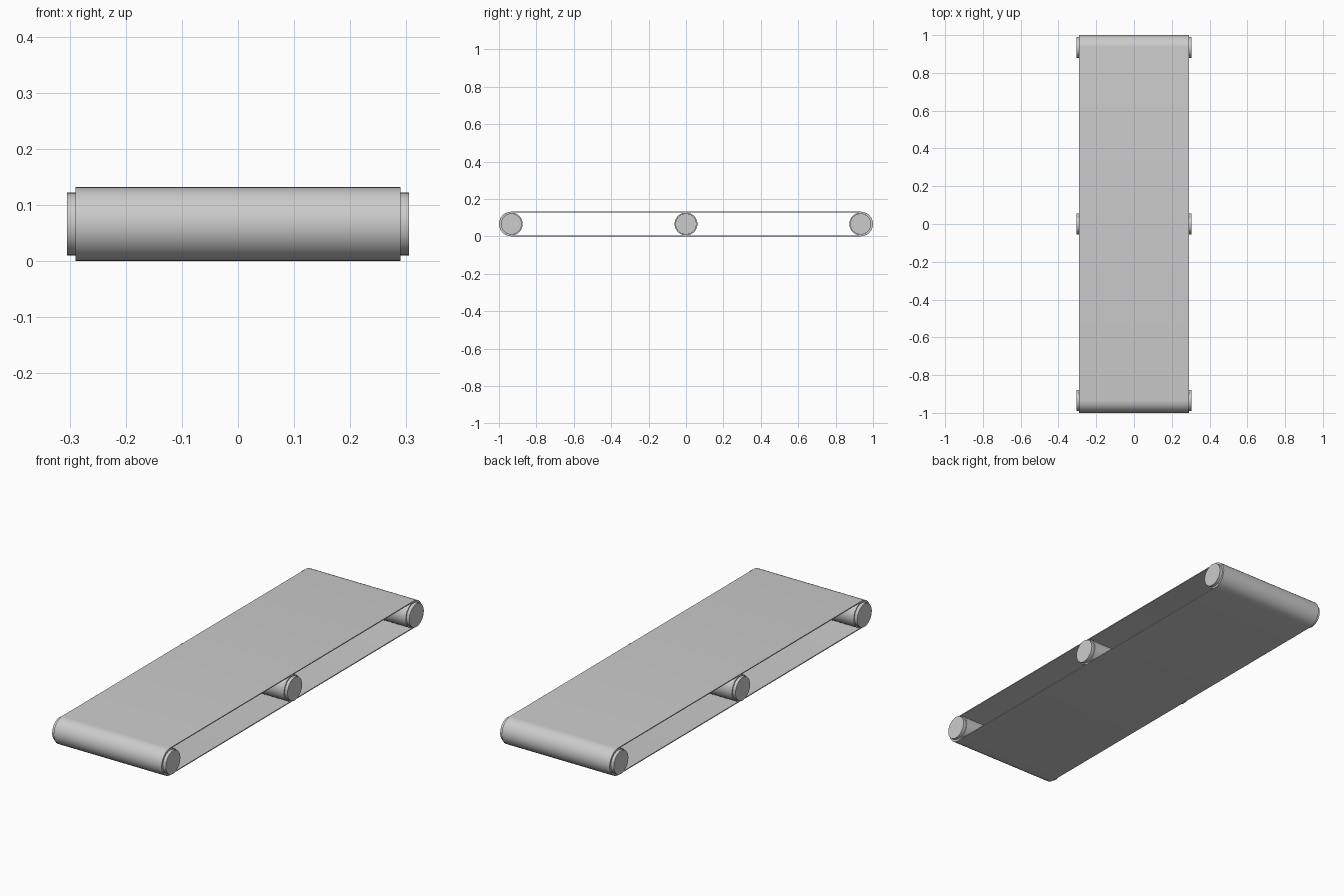
import bpy, bmesh, math
from mathutils import Matrix, Vector

if "Cube" in bpy.data.objects:
    bpy.data.objects.remove(bpy.data.objects["Cube"])

BELT_R, THICK = 0.066, 0.0045
HALF_W, AXLE_Y = 0.29, 0.934
SEG = 32


def finish(name, bm):
    bmesh.ops.recalc_face_normals(bm, faces=bm.faces)
    mesh = bpy.data.meshes.new(name)
    bm.to_mesh(mesh)
    bm.free()
    obj = bpy.data.objects.new(name, mesh)
    bpy.context.collection.objects.link(obj)
    bpy.ops.object.select_all(action='DESELECT')
    bpy.context.view_layer.objects.active = obj
    obj.select_set(True)
    bpy.ops.object.shade_smooth_by_angle(angle=math.radians(35))
    return obj


def stadium(r):
    # two half circles joined by straight runs, as (y, z)
    pts = []
    for side in (1, -1):
        for i in range(SEG // 2 + 1):
            a = side * math.pi / 2 - math.pi / 2 - math.pi / 2 + math.pi * i / (SEG // 2)
            if side == 1:
                a = -math.pi / 2 + math.pi * i / (SEG // 2)
            else:
                a = math.pi / 2 + math.pi * i / (SEG // 2)
            pts.append((side * AXLE_Y + r * math.cos(a), BELT_R + r * math.sin(a)))
    return pts


# belt: closed loop swept through four section corners
bm = bmesh.new()
section = [(-HALF_W, BELT_R), (HALF_W, BELT_R),
           (HALF_W, BELT_R - THICK), (-HALF_W, BELT_R - THICK)]
loops = [[bm.verts.new((x, y, z)) for y, z in stadium(r)] for x, r in section]
n = len(loops[0])
for k in range(4):
    a, b = loops[k], loops[(k + 1) % 4]
    for i in range(n):
        j = (i + 1) % n
        bm.faces.new((a[i], a[j], b[j], b[i]))
finish("belt", bm)


# rollers: lathed drum with a stepped end on each side
def roller(name, y):
    bm = bmesh.new()
    profile = [(-0.305, 0.056), (-0.29, 0.056), (-0.29, 0.0613),
               (0.29, 0.0613), (0.29, 0.056), (0.305, 0.056)]
    rings = []
    for x, r in profile:
        rings.append([bm.verts.new((x, y + r * math.cos(2 * math.pi * i / SEG),
                                    BELT_R + r * math.sin(2 * math.pi * i / SEG)))
                      for i in range(SEG)])
    for a, b in zip(rings, rings[1:]):
        for i in range(SEG):
            j = (i + 1) % SEG
            bm.faces.new((a[i], a[j], b[j], b[i]))
    bm.faces.new(rings[0])
    bm.faces.new(rings[-1])
    finish(name, bm)


for name, y in (("front_roller", -AXLE_Y), ("middle_roller", 0), ("back_roller", AXLE_Y)):
    roller(name, y)
